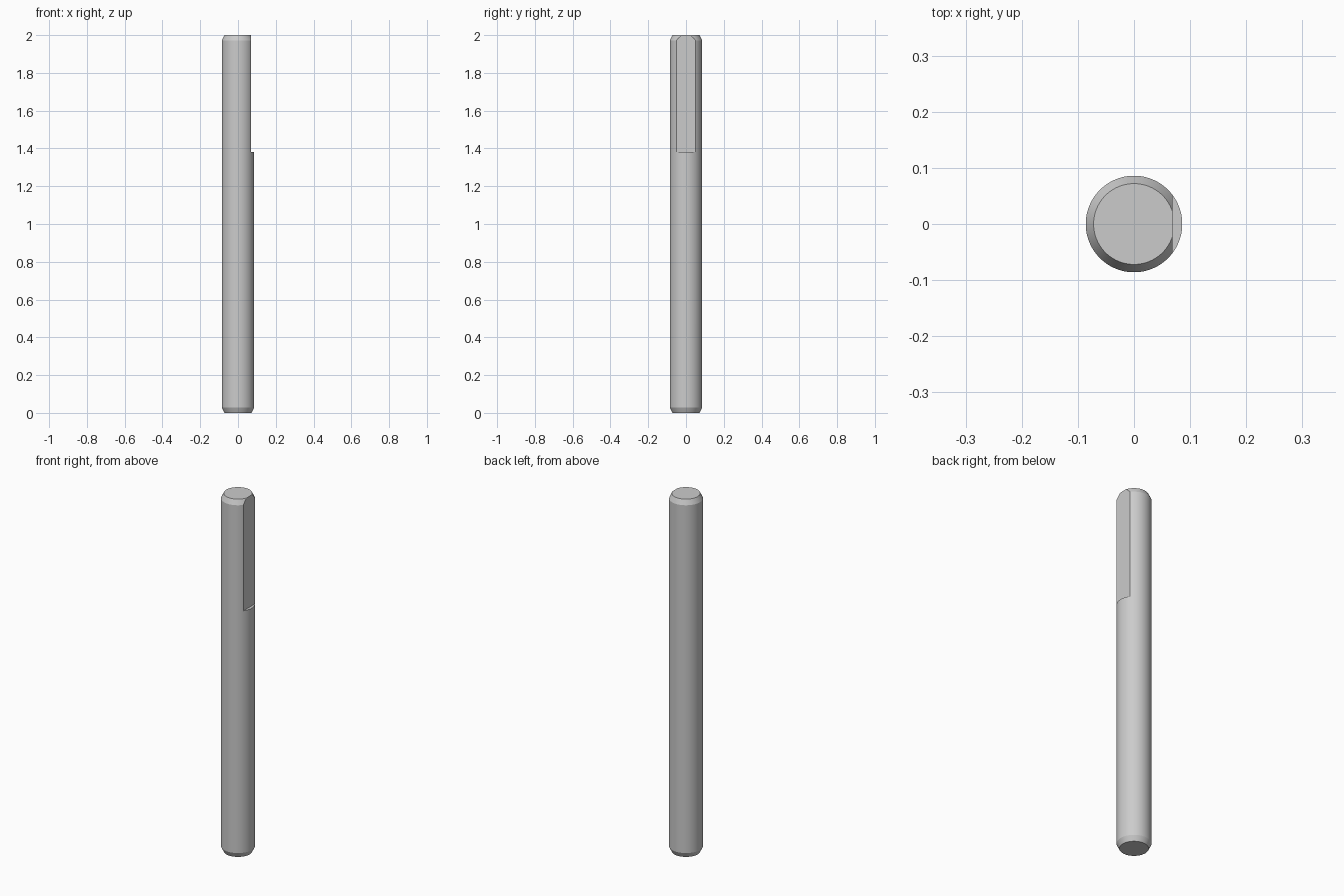
import bpy
import math

if "Cube" in bpy.data.objects:
    bpy.data.objects.remove(bpy.data.objects["Cube"])

R, R_END, H, CHAMFER = 0.086, 0.072, 2.0, 0.028
FLAT_X, FLAT_Z = 0.069, 1.38
SEGMENTS = 96

# Shaft: revolved profile with chamfered ends
profile = [(R_END, 0), (R, CHAMFER), (R, H - CHAMFER), (R_END, H)]
verts = [(r * math.cos(2 * math.pi * i / SEGMENTS), r * math.sin(2 * math.pi * i / SEGMENTS), z)
         for r, z in profile for i in range(SEGMENTS)]
faces = [list(range(SEGMENTS))[::-1], list(range(3 * SEGMENTS, 4 * SEGMENTS))]
for k in range(3):
    for i in range(SEGMENTS):
        a, b = k * SEGMENTS + i, k * SEGMENTS + (i + 1) % SEGMENTS
        faces.append([a, b, b + SEGMENTS, a + SEGMENTS])
mesh = bpy.data.meshes.new("d_shaft")
mesh.from_pydata(verts, [], faces)
shaft = bpy.data.objects.new("d_shaft", mesh)
bpy.context.collection.objects.link(shaft)

# Flat on the +x side of the upper end
bpy.ops.mesh.primitive_cube_add(size=1, location=(FLAT_X + 0.1, 0, FLAT_Z + 0.5))
cutter = bpy.context.object
cutter.name = "flat_cutter"
cutter.scale = (0.2, 0.4, 1.0)
cutter.hide_render = True
cut = shaft.modifiers.new("flat", 'BOOLEAN')
cut.operation = 'DIFFERENCE'
cut.solver = 'EXACT'
cut.object = cutter

# Apply the cut, then smooth the round wall and keep the edges sharp
bpy.ops.object.select_all(action='DESELECT')
shaft.select_set(True)
bpy.context.view_layer.objects.active = shaft
bpy.ops.object.modifier_apply(modifier=cut.name)
bpy.data.objects.remove(cutter, do_unlink=True)
bpy.ops.object.shade_smooth_by_angle(angle=math.radians(15))
